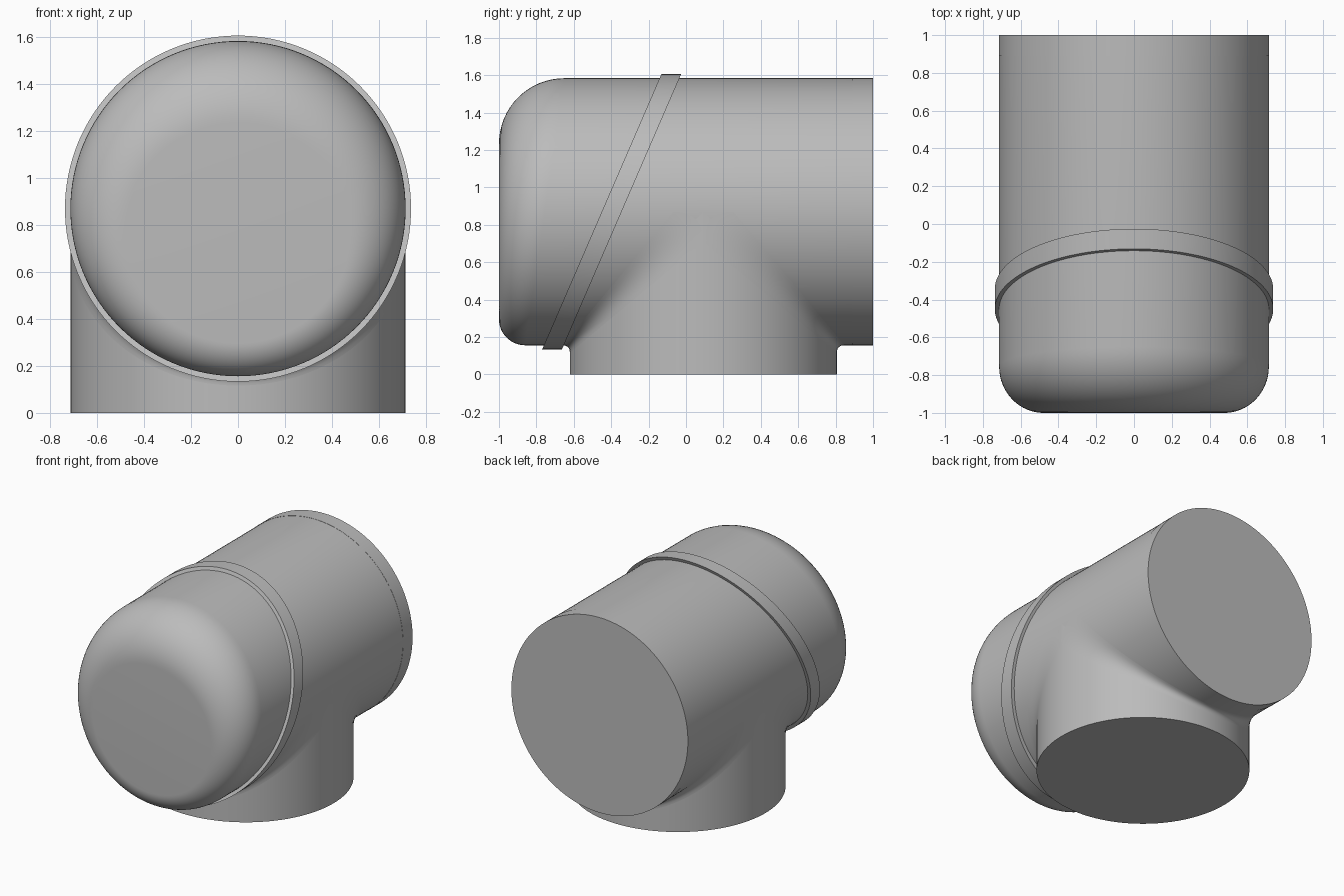
import bpy
import math

cube = bpy.data.objects.get("Cube")
if cube:
    bpy.data.objects.remove(cube, do_unlink=True)

R = 0.714          # radius of both pipes
AXIS_Z = 0.87      # height of the horizontal pipe axis
BRANCH_Y = 0.093   # position of the vertical branch axis
SEG = 128

grey = bpy.data.materials.new("plain grey")
grey.use_nodes = True
colour = (0.5, 0.5, 0.5, 1)
grey.diffuse_color = colour
grey.node_tree.nodes["Principled BSDF"].inputs["Base Color"].default_value = colour


def loft(name, rings, closed=True, caps=True, wrap=False):
    """Skin a list of equal-length point rings."""
    n = len(rings[0])
    verts = [p for ring in rings for p in ring]
    faces = []
    for i in range(len(rings) if wrap else len(rings) - 1):
        a, b = i * n, (i + 1) % len(rings) * n
        for j in range(n if closed else n - 1):
            k = (j + 1) % n
            faces.append((a + j, a + k, b + k, b + j))
    if caps:
        faces.append(tuple(reversed(range(n))))
        faces.append(tuple(range(len(verts) - n, len(verts))))
    mesh = bpy.data.meshes.new(name)
    mesh.from_pydata(verts, [], faces)
    mesh.materials.append(grey)
    obj = bpy.data.objects.new(name, mesh)
    bpy.context.collection.objects.link(obj)
    # consistent outward normals and smooth shading with sharp rims
    bpy.ops.object.select_all(action='DESELECT')
    obj.select_set(True)
    bpy.context.view_layer.objects.active = obj
    bpy.ops.object.mode_set(mode='EDIT')
    bpy.ops.mesh.select_all(action='SELECT')
    bpy.ops.mesh.normals_make_consistent(inside=False)
    bpy.ops.object.mode_set(mode='OBJECT')
    bpy.ops.object.shade_smooth_by_angle(angle=math.radians(35))
    return obj


angles = [2 * math.pi * i / SEG for i in range(SEG)]


def body_ring(radius, y):
    """Ring around the pipe axis; radius and y are functions of angle."""
    return [(radius(a) * math.cos(a), y(a), AXIS_Z + radius(a) * math.sin(a))
            for a in angles]


# Horizontal pipe: the front rounding is broad on top and tight underneath
def rounding(a):
    return 0.245 + 0.105 * math.sin(a)


rings = []
for i in range(17):
    u = math.pi / 2 * i / 16
    rings.append(body_ring(lambda a: R - rounding(a) * (1 - math.sin(u)),
                           lambda a: -1 + rounding(a) * (1 - math.cos(u))))
rings.append(body_ring(lambda a: R, lambda a: 1))
loft("main_pipe", rings)

# Barely raised collar at the back end
loft("end_collar", [body_ring(lambda a: R + 0.0015, lambda a, y=y: y) for y in (0.89, 1)])

# Vertical branch, closed at the base
loft("branch_pipe", [[(R * math.cos(a), BRANCH_Y + R * math.sin(a), z) for a in angles]
                     for z in (0, AXIS_Z)])

# Slanted band: a ring sheared along the pipe
section = [(R - 0.02, -0.053), (R + 0.023, -0.053), (R + 0.023, 0.053), (R - 0.02, 0.053)]
loft("slanted_band",
     [body_ring(lambda a: r, lambda a: -0.3975 + 0.433 * r * math.sin(a) + d)
      for r, d in section], caps=False, wrap=True)

# Blends where the branch meets the pipe, tangent to both surfaces
for side, label in ((-1, "front"), (1, "back")):
    strips = []
    for i in range(65):
        t = math.pi * i / 64
        c, s = R * math.cos(t), R * math.sin(t)
        w = 0.04 + 0.12 * (1 - math.sin(t))
        strips.append([(c, BRANCH_Y + side * (s + w * v * v), AXIS_Z - s - w * (1 - v) ** 2)
                       for v in [k / 8 for k in range(9)]])
    blend = loft(label + "_branch_blend", strips, closed=False, caps=False)
    # open strip: make its normals face down, away from the pipe
    if sum(p.normal.z * p.area for p in blend.data.polygons) > 0:
        blend.data.flip_normals()
